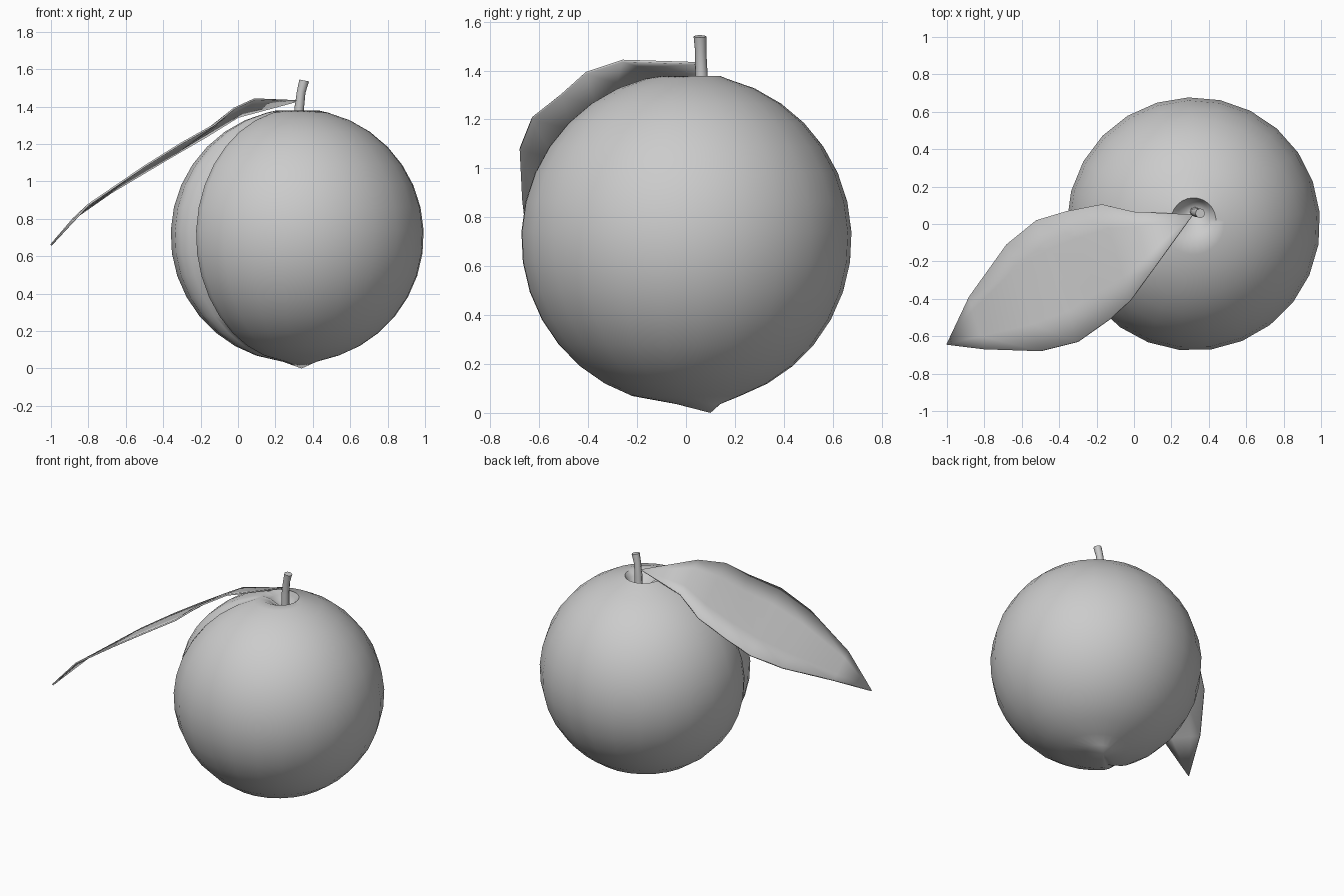
import bpy, bmesh, math
from mathutils import Vector

if "Cube" in bpy.data.objects:
    bpy.data.objects.remove(bpy.data.objects["Cube"])

CX, CZ, R = 0.318, 0.71, 0.678


def finish(bm, name, angle=50):
    bmesh.ops.recalc_face_normals(bm, faces=bm.faces)
    me = bpy.data.meshes.new(name)
    bm.to_mesh(me)
    bm.free()
    ob = bpy.data.objects.new(name, me)
    bpy.context.collection.objects.link(ob)
    bpy.context.view_layer.objects.active = ob
    ob.select_set(True)
    bpy.ops.object.shade_smooth_by_angle(angle=math.radians(angle))
    ob.select_set(False)
    return ob


def loft(bm, rings, start=None, end=None):
    """Bridge closed rings of points; close the ends with a point or a cap."""
    vs = [[bm.verts.new(p) for p in ring] for ring in rings]
    n = len(vs[0])
    for a, b in zip(vs, vs[1:]):
        for i in range(n):
            j = (i + 1) % n
            bm.faces.new((a[i], a[j], b[j], b[i]))
    for ring, tip in ((vs[0], start), (vs[-1], end)):
        if tip is None:
            bm.faces.new(ring)
        else:
            t = bm.verts.new(tip)
            for i in range(n):
                bm.faces.new((ring[i], ring[(i + 1) % n], t))


# Fruit: sphere with a crease down one side, a stem dimple and a pointed base
CREASE = -153
steps = [(0, 0.075), (4, 0.047), (8, 0.016), (13, 0.002)]
around = [(CREASE + s * a, d) for a, d in steps for s in ((1, -1) if a else (1,))]
around += [(CREASE + 13 + 334 * i / 23, 0) for i in range(1, 23)]
around.sort()


def fruit_ring(r, z, cx=CX, cy=0.0):
    out = []
    for a, d in around:
        k = r - d * min(1, r / R * 1.15)
        out.append((cx + k * math.cos(math.radians(a)),
                    cy + k * math.sin(math.radians(a)), z))
    return out


rings = [fruit_ring(0.045, 1.305, 0.322, 0.065),
         fruit_ring(0.085, 1.35, 0.32, 0.045),
         fruit_ring(0.12, 1.378, 0.318, 0.02)]
for i in range(15):
    t = math.radians(14 + i * 10.5)
    rings.append(fruit_ring(R * math.sin(t), CZ + R * math.cos(t)))
rings.append(fruit_ring(0.09, 0.036, 0.33, 0.05))
bm = bmesh.new()
loft(bm, rings, start=(0.325, 0.07, 1.29), end=(0.34, 0.1, 0.0))
finish(bm, "fruit")

# Stem: slightly bent tapered tube
path = [(0.325, 0.065, 1.28, 0.027), (0.327, 0.063, 1.39, 0.025),
        (0.338, 0.06, 1.48, 0.023), (0.354, 0.057, 1.54, 0.026)]
bm = bmesh.new()
loft(bm, [[(x + r * math.cos(k * math.pi / 4), y + r * math.sin(k * math.pi / 4),
            z - 0.2 * r * math.cos(k * math.pi / 4)) for k in range(8)]
          for x, y, z, r in path])
finish(bm, "stem")

# Leaf: surface between its front and back edges
base, tip = (0.315, 0.05, 1.43), (-1.0, -0.645, 0.66)
front = [(0.09, -0.26, 1.44), (-0.02, -0.41, 1.39), (-0.13, -0.51, 1.30),
         (-0.30, -0.63, 1.205), (-0.50, -0.68, 1.08), (-0.80, -0.67, 0.875)]
back = [(0.0, 0.065, 1.345), (-0.17, 0.105, 1.24), (-0.36, 0.068, 1.13),
        (-0.52, 0.02, 1.035), (-0.68, -0.11, 0.94), (-0.88, -0.39, 0.80)]
bm = bmesh.new()
rows = [[bm.verts.new(Vector(f).lerp(Vector(b), k / 4)) for k in range(5)]
        for f, b in zip(front, back)]
for a, b in zip(rows, rows[1:]):
    for k in range(4):
        bm.faces.new((a[k], a[k + 1], b[k + 1], b[k]))
for row, p in ((rows[0], base), (rows[-1], tip)):
    v = bm.verts.new(p)
    for k in range(4):
        bm.faces.new((row[k], row[k + 1], v))
leaf = finish(bm, "leaf")
mod = leaf.modifiers.new("thickness", 'SOLIDIFY')
mod.thickness = 0.01
mod.offset = 0
